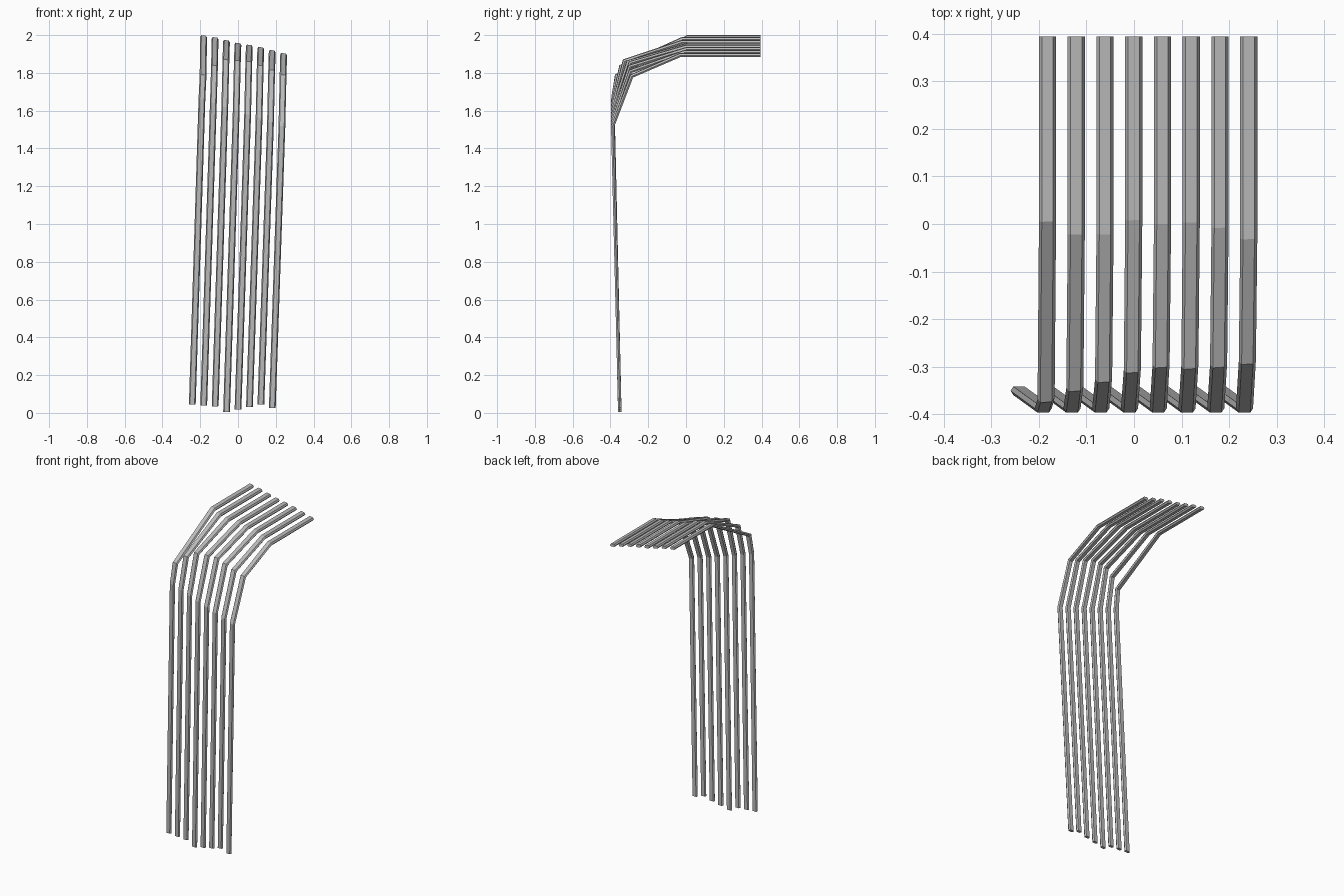
import bpy
import bmesh
from mathutils import Vector

cube = bpy.data.objects.get("Cube")
if cube:
    bpy.data.objects.remove(cube, do_unlink=True)

# One plain grey for every bar
grey = bpy.data.materials.new("steel grey")
grey.use_nodes = True
colour = (0.5, 0.5, 0.5, 1)
grey.diffuse_color = colour
grey.node_tree.nodes["Principled BSDF"].inputs["Base Color"].default_value = colour

# Flattened six-sided section: (across, depth below the outer face)
SECTION = [(-0.018, 0.009), (-0.012, 0), (0.012, 0),
           (0.018, 0.009), (0.012, 0.018), (-0.012, 0.018)]


def bent_bar(name, path, tilts):
    """Sweep the section along a path in mitred straight runs."""
    bm = bmesh.new()
    rings = []
    for i, p in enumerate(path):
        before = (p - path[i - 1]).normalized() if i else None
        after = (path[i + 1] - p).normalized() if i + 1 < len(path) else None
        a, b = before or after, after or before
        direction = (a + b).normalized()
        outward = Vector((0, -direction.z, direction.y)).normalized()
        mitre = 1 / max(direction.dot(a), 0.5)
        rings.append([bm.verts.new(p + Vector((u, 0, 0))
                                   - outward * (d * mitre + u * tilts[i]))
                      for u, d in SECTION])
    n = len(SECTION)
    for r, s in zip(rings, rings[1:]):
        for k in range(n):
            bm.faces.new((r[k], r[(k + 1) % n], s[(k + 1) % n], s[k]))
    bm.faces.new(rings[0])
    bm.faces.new(rings[-1])
    bmesh.ops.recalc_face_normals(bm, faces=bm.faces)
    mesh = bpy.data.meshes.new(name)
    bm.to_mesh(mesh)
    bm.free()
    mesh.materials.append(grey)
    bpy.context.collection.objects.link(bpy.data.objects.new(name, mesh))


# Per bar: foot height, elbow y and z, shoulder y, top height
BARS = [(0.045, -0.375, 1.79, 0.005, 2.0),
        (0.04, -0.352, 1.84, -0.022, 1.99),
        (0.035, -0.333, 1.87, -0.022, 1.975),
        (0.005, -0.313, 1.865, 0.008, 1.96),
        (0.018, -0.302, 1.86, 0.0, 1.95),
        (0.03, -0.305, 1.84, 0.003, 1.938),
        (0.045, -0.302, 1.815, -0.008, 1.922),
        (0.027, -0.295, 1.79, -0.032, 1.906)]

for i, (foot, elbow_y, elbow_z, shoulder_y, top) in enumerate(BARS):
    x = -0.182 + 0.0605 * i
    knee = 1.66 - 0.02 * i
    path = [Vector(p) for p in (
        (x - 0.06, -0.36, foot), (x - 0.009, -0.397, knee),
        (x - 0.003, elbow_y, elbow_z), (x, shoulder_y, top - 0.002),
        (x, 0.395, top - 0.002))]
    bent_bar(f"bent_bar_{i + 1}", path, (0, 0, 0.1, 0.15, 0.15))
